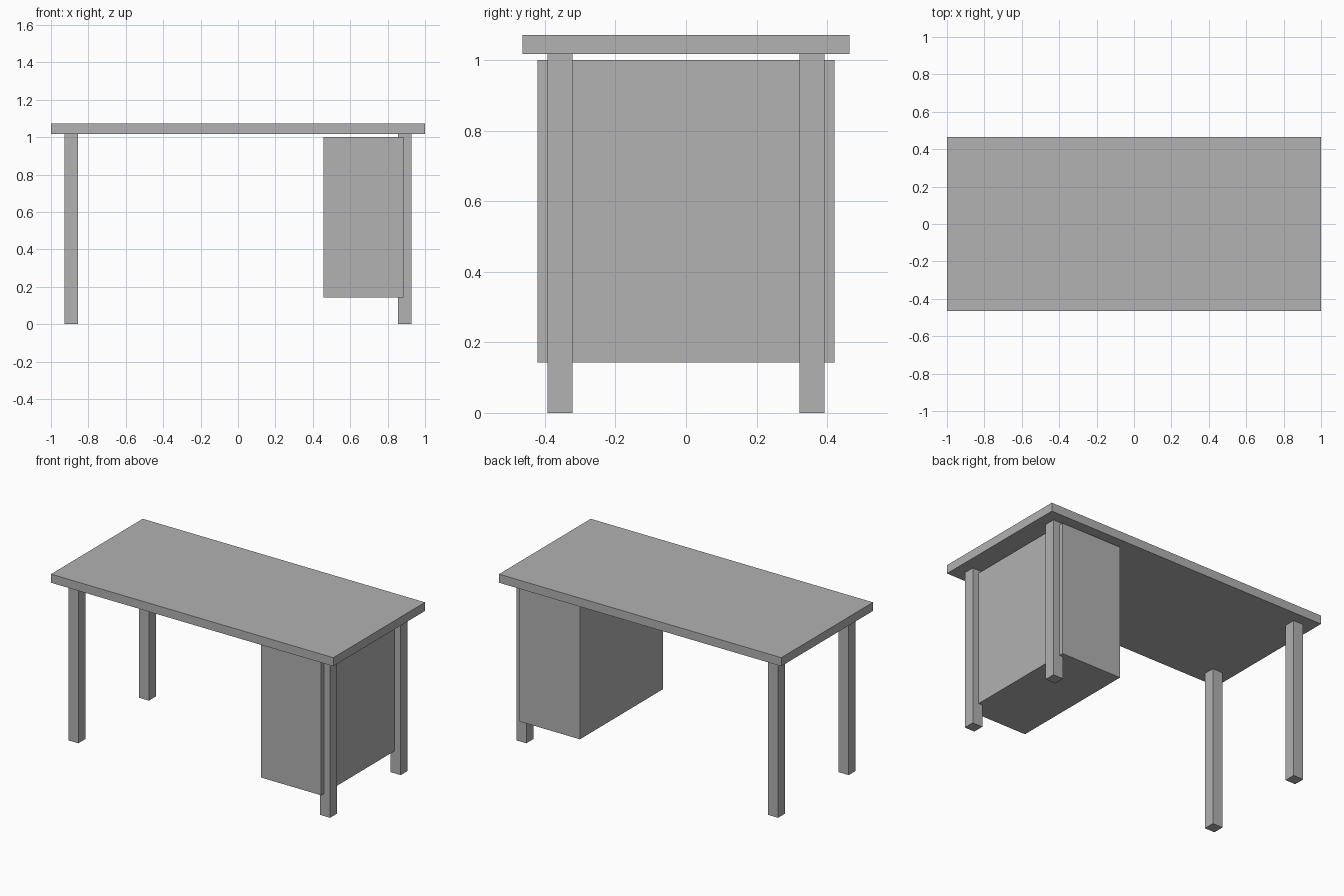
import bpy

if "Cube" in bpy.data.objects:
    bpy.data.objects.remove(bpy.data.objects["Cube"])

# One flat grey for the whole desk
grey = bpy.data.materials.new("plain grey")
grey.diffuse_color = (0.445, 0.445, 0.445, 1)
grey.use_nodes = True
grey.node_tree.nodes["Principled BSDF"].inputs["Base Color"].default_value = grey.diffuse_color


def box(name, lo, hi):
    """Add a box spanning two opposite corners."""
    centre = [(a + b) / 2 for a, b in zip(lo, hi)]
    bpy.ops.mesh.primitive_cube_add(size=1, location=centre)
    obj = bpy.context.object
    obj.name = name
    obj.scale = [b - a for a, b in zip(lo, hi)]
    bpy.ops.object.transform_apply(location=False, rotation=False, scale=True)
    obj.data.materials.append(grey)
    return obj


# Desktop slab
box("desktop", (-1, -0.464, 1.017), (1, 0.464, 1.072))

# Drawer cabinet, set just below the desktop on the right
box("cabinet", (0.457, -0.421, 0.143), (0.884, 0.421, 1.0))

# Four square legs
LEG_X, LEG_Y, HALF = 0.892, 0.3575, 0.0355
for side, sx in (("left", -1), ("right", 1)):
    for end, sy in (("front", -1), ("back", 1)):
        x, y = sx * LEG_X, sy * LEG_Y
        box(f"{end}_{side}_leg", (x - HALF, y - HALF, 0), (x + HALF, y + HALF, 1.017))
